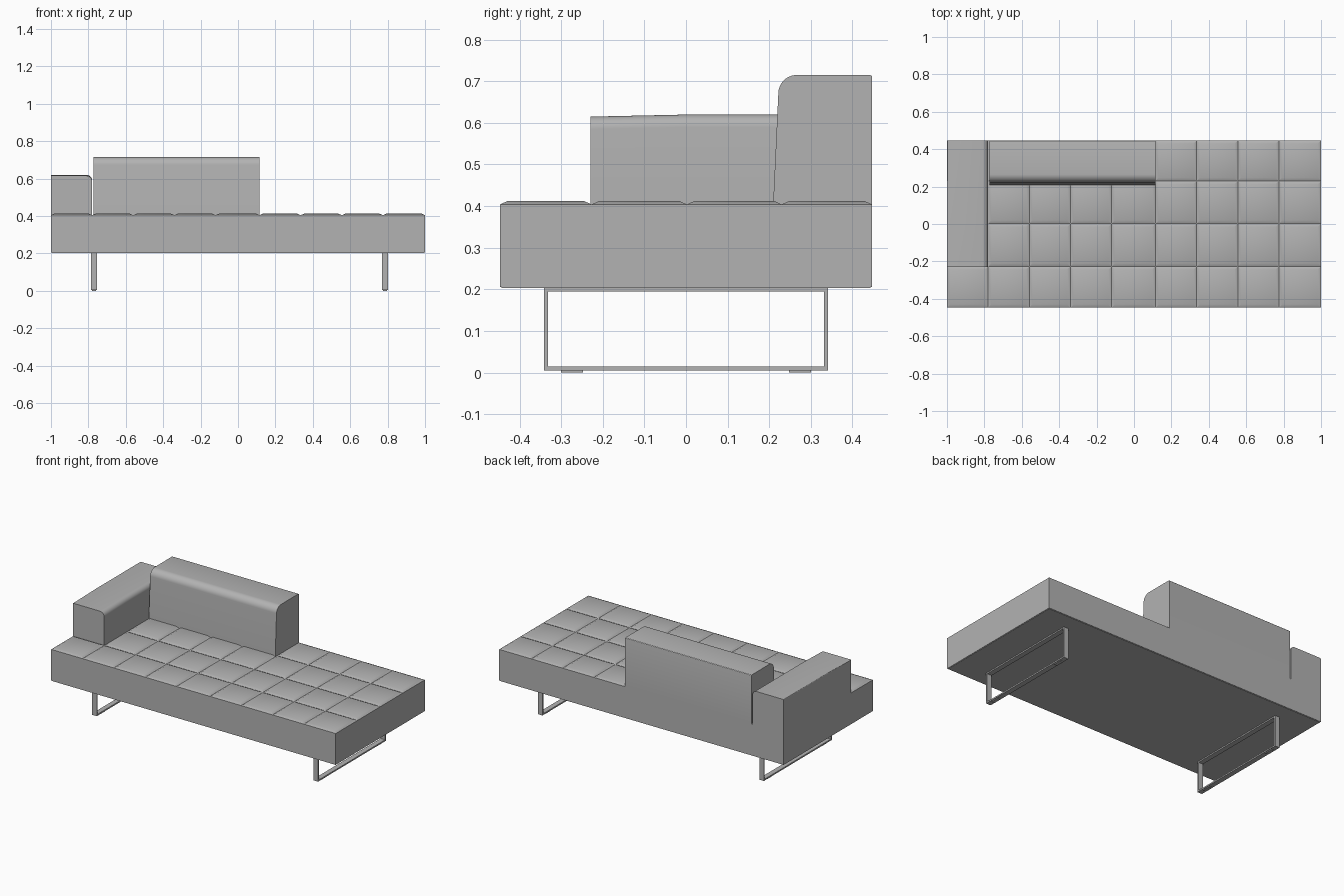
import bpy, bmesh, math
from mathutils import Vector

cube = bpy.data.objects.get("Cube")
if cube:
    bpy.data.objects.remove(cube, do_unlink=True)


def make_material(name, value):
    mat = bpy.data.materials.new(name)
    mat.use_nodes = True
    colour = (value, value, value, 1)
    mat.diffuse_color = colour
    mat.node_tree.nodes["Principled BSDF"].inputs["Base Color"].default_value = colour
    return mat


GREY = make_material("plain grey", 0.45)


def finish(name, bm):
    bmesh.ops.recalc_face_normals(bm, faces=bm.faces)
    mesh = bpy.data.meshes.new(name)
    bm.to_mesh(mesh)
    bm.free()
    mesh.materials.append(GREY)
    obj = bpy.data.objects.new(name, mesh)
    bpy.context.collection.objects.link(obj)
    bpy.ops.object.select_all(action="DESELECT")
    obj.select_set(True)
    bpy.context.view_layer.objects.active = obj
    bpy.ops.object.shade_smooth_by_angle(angle=math.radians(30))
    return obj


def add_box(bm, low, high):
    verts = bmesh.ops.create_cube(bm, size=1)["verts"]
    low, high = Vector(low), Vector(high)
    for v in verts:
        v.co = (low + high) / 2 + v.co * (high - low)
    return verts


def arc(cx, cz, radius, start, end, steps=8):
    """Points of a rounded profile corner, angles in degrees."""
    angles = [math.radians(start + (end - start) * i / steps) for i in range(steps + 1)]
    return [(cx + radius * math.cos(a), cz + radius * math.sin(a)) for a in angles]


def extrude_profile(points, place, start, end):
    bm = bmesh.new()
    a = [bm.verts.new(place(p, q, start)) for p, q in points]
    b = [bm.verts.new(place(p, q, end)) for p, q in points]
    bm.faces.new(a)
    bm.faces.new(b)
    for i in range(len(points)):
        j = (i + 1) % len(points)
        bm.faces.new((a[i], a[j], b[j], b[i]))
    return bm


HALF_DEPTH = 0.447
SEAT_Z = 0.403

# Upholstered base
bm = bmesh.new()
add_box(bm, (-1, -HALF_DEPTH, 0.203), (1, HALF_DEPTH, SEAT_Z))
lower = [e for e in bm.edges if all(v.co.z < 0.3 for v in e.verts)]
bmesh.ops.bevel(bm, geom=lower, offset=0.003, segments=2, affect="EDGES")
finish("base", bm)

# Tufted seat: a pillow for each cell between the seams
columns = [-1, -0.78, -0.56, -0.34, -0.12, 0.115, 0.335, 0.555, 0.775, 1]
rows = [-HALF_DEPTH, -0.227, 0.002, 0.23, HALF_DEPTH]
bm = bmesh.new()
for x0, x1 in zip(columns, columns[1:]):
    for y0, y1 in zip(rows, rows[1:]):
        add_box(bm, (x0, y0, SEAT_Z - 0.01), (x1, y1, SEAT_Z + 0.001))
bm.normal_update()
tops = [f for f in bm.faces if f.normal.z > 0.9]
bmesh.ops.inset_individual(bm, faces=tops, thickness=0.025, depth=0.008)
finish("seat_pillows", bm)

# Armrest: rounded on the inner top edge, dipping a little at the front
profile = [(-1, 0.395), (-0.78, 0.395)]
profile += arc(-0.81, 0.59, 0.03, 0, 90)
profile += arc(-0.996, 0.616, 0.004, 90, 180, 3)
bm = extrude_profile(profile, lambda x, z, y: (x, y, z), -0.23, HALF_DEPTH)
bmesh.ops.bisect_plane(bm, geom=bm.verts[:] + bm.edges[:] + bm.faces[:],
                       plane_co=(0, 0, 0), plane_no=(0, 1, 0))
for v in bm.verts:
    if v.co.y < -0.2 and v.co.z > 0.55:
        v.co.z -= 0.005
finish("armrest", bm)

# Backrest: leaning front with a large rounded top edge
profile = [(HALF_DEPTH, 0.395), (0.209, 0.395)]
profile += arc(0.266, 0.671, 0.044, 177, 90, 10)
profile += arc(HALF_DEPTH - 0.005, 0.71, 0.005, 90, 0, 3)
bm = extrude_profile(profile, lambda y, z, x: (x, y, z), -0.773, 0.115)
finish("backrest", bm)

# Sled legs with small glide pads
for name, x in (("right_leg", -0.77), ("left_leg", 0.786)):
    bm = bmesh.new()
    a, b = x - 0.016, x + 0.016
    add_box(bm, (a, -0.341, 0.005), (b, 0.341, 0.014))
    add_box(bm, (a, -0.341, 0.195), (b, 0.341, 0.205))
    for side in (-1, 1):
        y0, y1 = sorted((side * 0.332, side * 0.341))
        add_box(bm, (a, y0, 0.014), (b, y1, 0.195))
        y0, y1 = sorted((side * 0.247, side * 0.3))
        add_box(bm, (x - 0.011, y0, 0), (x + 0.011, y1, 0.005))
    finish(name, bm)
